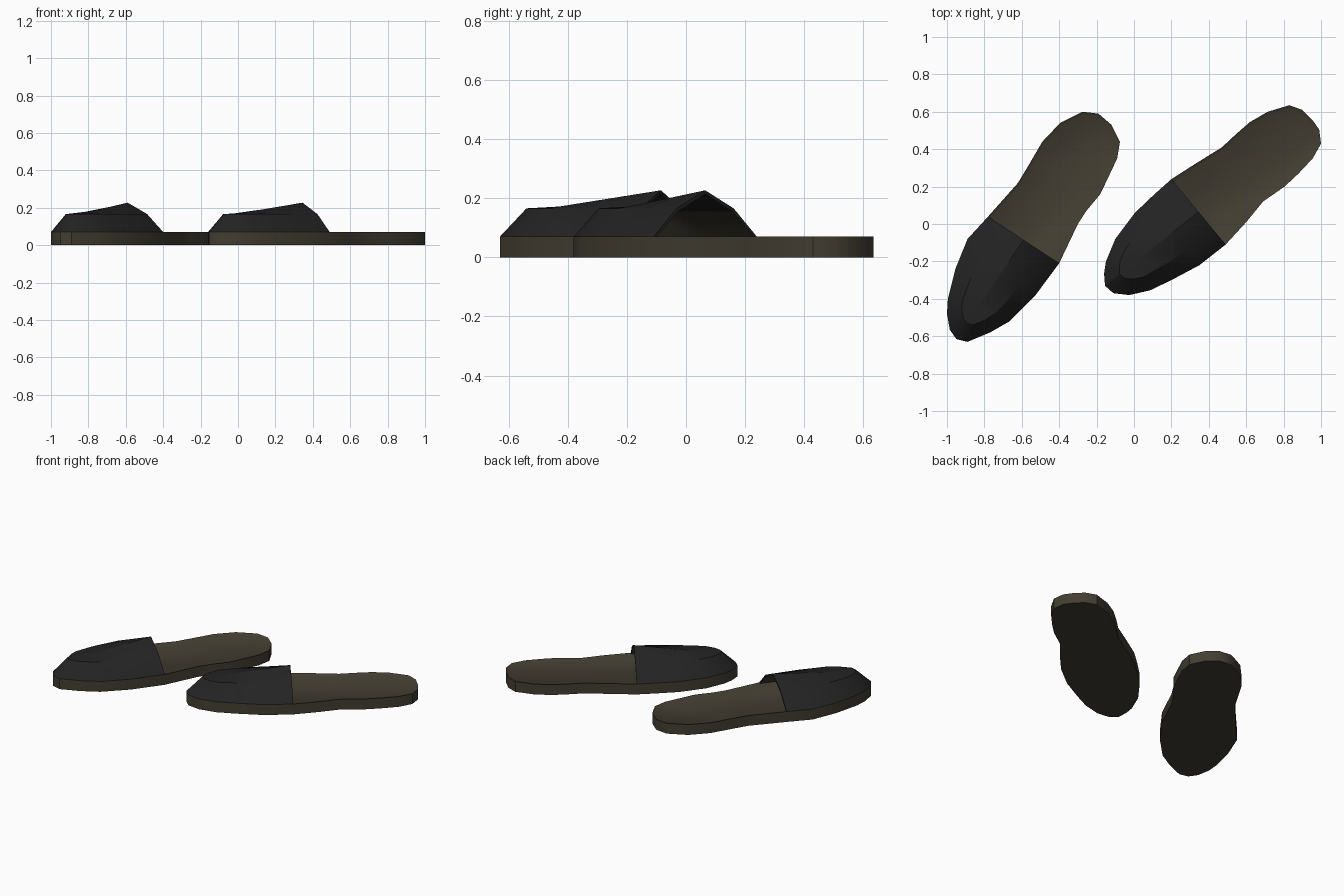
import bpy, bmesh, math
from mathutils import Vector

if "Cube" in bpy.data.objects:
    bpy.data.objects.remove(bpy.data.objects["Cube"])

SOLE_H, MID_H, TOE_H, PEAK_H = 0.07, 0.166, 0.172, 0.227


def material(name, rgb):
    m = bpy.data.materials.new(name)
    m.diffuse_color = (*rgb, 1)
    m.use_nodes = True
    m.node_tree.nodes["Principled BSDF"].inputs["Base Color"].default_value = m.diffuse_color
    return m


brown = material("brown_sole", (0.056, 0.048, 0.032))
black = material("black_upper", (0.017, 0.017, 0.017))

# Footprints: first points run from the throat round the toe, the rest round the heel
LEFT = [(-.40, -.21), (-.53, -.385), (-.665, -.52), (-.77, -.58), (-.89, -.63), (-.95, -.615),
        (-.985, -.565), (-1, -.48), (-.995, -.40), (-.955, -.24), (-.89, -.08), (-.78, .04),
        (-.70, .13), (-.62, .22), (-.56, .32), (-.49, .44), (-.395, .54), (-.275, .60),
        (-.19, .59), (-.12, .53), (-.075, .44), (-.09, .35), (-.18, .16), (-.255, .07), (-.30, 0)]
RIGHT = [(.49, -.11), (.35, -.22), (.20, -.30), (.085, -.355), (-.025, -.38), (-.11, -.37),
         (-.155, -.33), (-.16, -.265), (-.15, -.20), (-.10, -.08), (.005, .06), (.11, .16),
         (.20, .24), (.325, .32), (.47, .41), (.545, .48), (.62, .545), (.715, .60),
         (.83, .635), (.90, .61), (.955, .555), (.99, .505), (1, .43), (.955, .35),
         (.88, .27), (.805, .20), (.69, .12), (.60, .01)]


def finish(bm, name, mats, angle):
    bmesh.ops.remove_doubles(bm, verts=bm.verts, dist=0.0005)
    bmesh.ops.recalc_face_normals(bm, faces=bm.faces)
    me = bpy.data.meshes.new(name)
    bm.to_mesh(me)
    bm.free()
    for m in mats:
        me.materials.append(m)
    ob = bpy.data.objects.new(name, me)
    bpy.context.collection.objects.link(ob)
    bpy.ops.object.select_all(action='DESELECT')
    ob.select_set(True)
    bpy.context.view_layer.objects.active = ob
    bpy.ops.object.shade_smooth_by_angle(angle=math.radians(angle))


def sole(name, outline):
    # Extruded footprint with a slightly recessed insole
    bm = bmesh.new()
    low = [bm.verts.new((x, y, 0)) for x, y in outline]
    top = [bm.verts.new((x, y, SOLE_H)) for x, y in outline]
    n = len(outline)
    bm.faces.new(low)
    insole = bm.faces.new(top)
    for i in range(n):
        j = (i + 1) % n
        bm.faces.new((low[i], low[j], top[j], top[i]))
    bm.normal_update()
    if insole.normal.z < 0:
        bmesh.ops.reverse_faces(bm, faces=bm.faces)
    bmesh.ops.inset_region(bm, faces=[insole], thickness=0.02)
    for v in insole.verts:
        v.co.z -= 0.012
    finish(bm, name, [brown], 35)


def upper(name, rim):
    # Hollow toe cover: rim, shoulder and ridge, with a thin inner lining
    rim = [Vector(p) for p in rim]
    throat = (rim[0] + rim[-1]) / 2
    toe = max(rim, key=lambda p: (p - throat).length)
    axis = toe - throat
    bm = bmesh.new()
    cols = []
    for i, p in enumerate(rim):
        f = (p - throat).dot(axis) / axis.length_squared
        f = 0 if i in (0, len(rim) - 1) else min(max(f, 0), 0.65)
        ridge = throat + axis * f
        top = PEAK_H + (TOE_H - PEAK_H) * f / 0.65
        profile = [(0, SOLE_H), (.45, MID_H), (1, top),
                   (1, top - .012), (.48, MID_H - .010), (.05, SOLE_H - .004)]
        cols.append([bm.verts.new((*p.lerp(ridge, k), z)) for k, z in profile])
    for a, b in zip(cols, cols[1:]):
        for k in range(6):
            m = (k + 1) % 6
            face = bm.faces.new((a[k], b[k], b[m], a[m]))
            face.material_index = 1 if k == 4 else 0   # lower lining is brown
    for c in (cols[0], cols[-1]):                       # throat edge
        bm.faces.new((c[0], c[1], c[4], c[5]))
        bm.faces.new((c[1], c[2], c[3], c[4]))
    finish(bm, name, [black, brown], 30)


for side, outline, count in (("left", LEFT, 12), ("right", RIGHT, 13)):
    sole(side + "_sole", outline)
    upper(side + "_upper", outline[:count])
